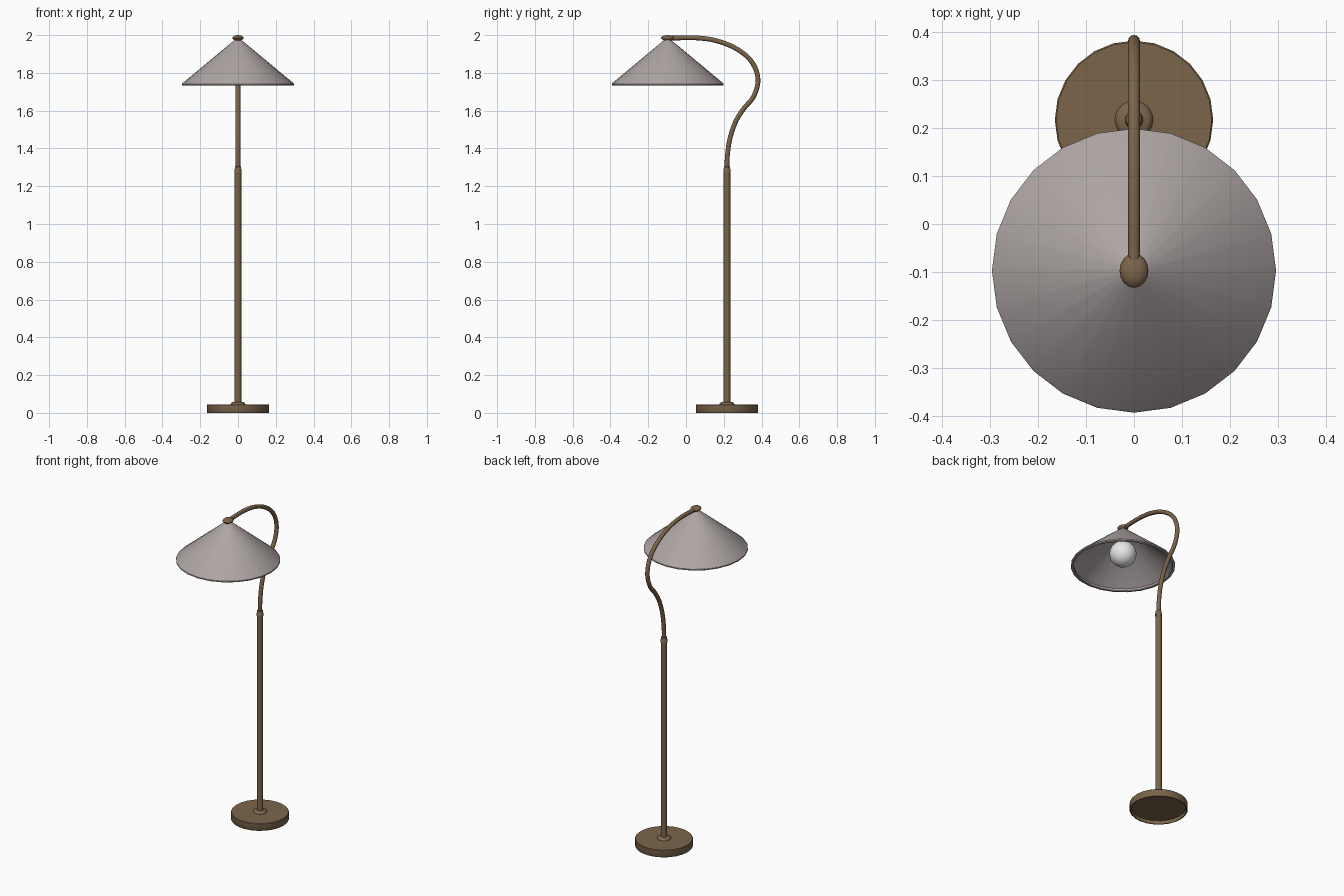
import bpy, bmesh, math
from mathutils import Vector

if "Cube" in bpy.data.objects:
    bpy.data.objects.remove(bpy.data.objects["Cube"], do_unlink=True)

STAND_Y, SHADE_Y = 0.217, -0.097


def material(name, rgb, roughness=0.6):
    mat = bpy.data.materials.new(name)
    mat.use_nodes = True
    mat.diffuse_color = (*rgb, 1)
    bsdf = mat.node_tree.nodes["Principled BSDF"]
    bsdf.inputs["Base Color"].default_value = (*rgb, 1)
    bsdf.inputs["Roughness"].default_value = roughness
    return mat


BRONZE = material("bronze brown", (0.20, 0.13, 0.07))
GREY = material("warm grey shade", (0.42, 0.38, 0.37))
WHITE = material("bulb white", (0.85, 0.85, 0.85))


def finish(bm, name, mat, angle=35):
    bmesh.ops.recalc_face_normals(bm, faces=bm.faces)
    mesh = bpy.data.meshes.new(name)
    bm.to_mesh(mesh)
    bm.free()
    obj = bpy.data.objects.new(name, mesh)
    bpy.context.collection.objects.link(obj)
    mesh.materials.append(mat)
    bpy.ops.object.select_all(action="DESELECT")
    obj.select_set(True)
    bpy.context.view_layer.objects.active = obj
    bpy.ops.object.shade_smooth_by_angle(angle=math.radians(angle))
    return obj


def lathe(name, profile, y, mat, sides=24, angle=35, stretch=1):
    """Spin a (radius, height) profile around a vertical axis."""
    bm = bmesh.new()
    verts = [bm.verts.new((r, y, z)) for r, z in profile]
    edges = [bm.edges.new(pair) for pair in zip(verts, verts[1:])]
    bmesh.ops.spin(bm, geom=verts + edges, cent=(0, y, 0), axis=(0, 0, 1),
                   angle=math.tau, steps=sides, use_merge=True)
    bmesh.ops.remove_doubles(bm, verts=bm.verts, dist=0.0002)
    for v in bm.verts:
        v.co.y = y + (v.co.y - y) * stretch
    return finish(bm, name, mat, angle)


def smooth_path(points, steps=5):
    """Catmull-Rom interpolation through (y, z) points."""
    pts = [Vector((0, y, z)) for y, z in points]
    pts = [2 * pts[0] - pts[1]] + pts + [2 * pts[-1] - pts[-2]]
    path = []
    for a, b, c, d in zip(pts, pts[1:], pts[2:], pts[3:]):
        for i in range(steps):
            t = i / steps
            path.append(0.5 * (2 * b + (c - a) * t + (2 * a - 5 * b + 4 * c - d) * t ** 2
                               + (3 * b - a - 3 * c + d) * t ** 3))
    return path + [pts[-2]]


def tube(name, path, radius, mat, sides=12):
    """Sweep a circle along a path lying in the x = 0 plane."""
    bm = bmesh.new()
    rings = []
    for i, p in enumerate(path):
        tangent = (path[min(i + 1, len(path) - 1)] - path[max(i - 1, 0)]).normalized()
        side = Vector((1, 0, 0))
        up = tangent.cross(side)
        angles = [math.tau * k / sides for k in range(sides)]
        rings.append([bm.verts.new(p + radius * (math.cos(a) * side + math.sin(a) * up))
                      for a in angles])
    for lower, upper in zip(rings, rings[1:]):
        for k in range(sides):
            n = (k + 1) % sides
            bm.faces.new((lower[k], lower[n], upper[n], upper[k]))
    bm.faces.new(rings[0])
    bm.faces.new(rings[-1])
    return finish(bm, name, mat)


# Round foot, hollowed underneath
lathe("base", [(0, 0.02), (0.155, 0.02), (0.157, 0), (0.163, 0), (0.165, 0.003),
               (0.165, 0.042), (0.162, 0.045), (0, 0.045)], STAND_Y, BRONZE)

# Upright
lathe("base_collar", [(0, 0.044), (0.04, 0.044), (0.037, 0.052), (0.03, 0.057), (0, 0.059)],
      STAND_Y, BRONZE, angle=60)
lathe("pole", [(0, 0.05), (0.018, 0.05), (0.018, 1.275), (0, 1.275)], STAND_Y, BRONZE, 16)
lathe("pole_ferrule", [(0, 1.27), (0.0195, 1.27), (0.0195, 1.285), (0.0175, 1.288),
                       (0.0165, 1.302), (0.012, 1.306), (0, 1.306)], STAND_Y, BRONZE, 16)

# Curved gooseneck
arm = smooth_path([(STAND_Y, 1.29), (0.219, 1.36), (0.232, 1.45), (0.262, 1.54), (0.305, 1.61),
                   (0.355, 1.67), (0.381, 1.75), (0.367, 1.825), (0.322, 1.888), (0.24, 1.942),
                   (0.14, 1.975), (0.04, 1.986), (-0.04, 1.985), (SHADE_Y, 1.984)])
tube("gooseneck_arm", arm, 0.0125, BRONZE)

# Oval cap holding the shade
lathe("shade_cap", [(0, 1.962), (0.016, 1.962), (0.018, 1.974), (0.027, 1.979), (0.030, 1.985),
                    (0.026, 1.992), (0.015, 1.998), (0, 2.0)], SHADE_Y, BRONZE, 16, 60, 1.2)

# Conical shade with a thin wall and a short upright lip
lathe("lamp_shade", [(0.012, 1.977), (0.022, 1.971), (0.292, 1.747), (0.296, 1.742),
                     (0.296, 1.735), (0.293, 1.733), (0.283, 1.733), (0.28, 1.736),
                     (0.28, 1.748), (0.022, 1.96), (0.012, 1.962), (0.012, 1.977)],
      SHADE_Y, GREY)

# Bulb and its holder
lathe("bulb_socket", [(0, 1.97), (0.024, 1.965), (0.024, 1.88), (0, 1.88)], SHADE_Y, BRONZE, 16)
bulb = [(0.077 * math.sin(math.pi * i / 12), 1.815 - 0.077 * math.cos(math.pi * i / 12))
        for i in range(13)]
lathe("bulb", bulb, SHADE_Y, WHITE, 24, 60)
